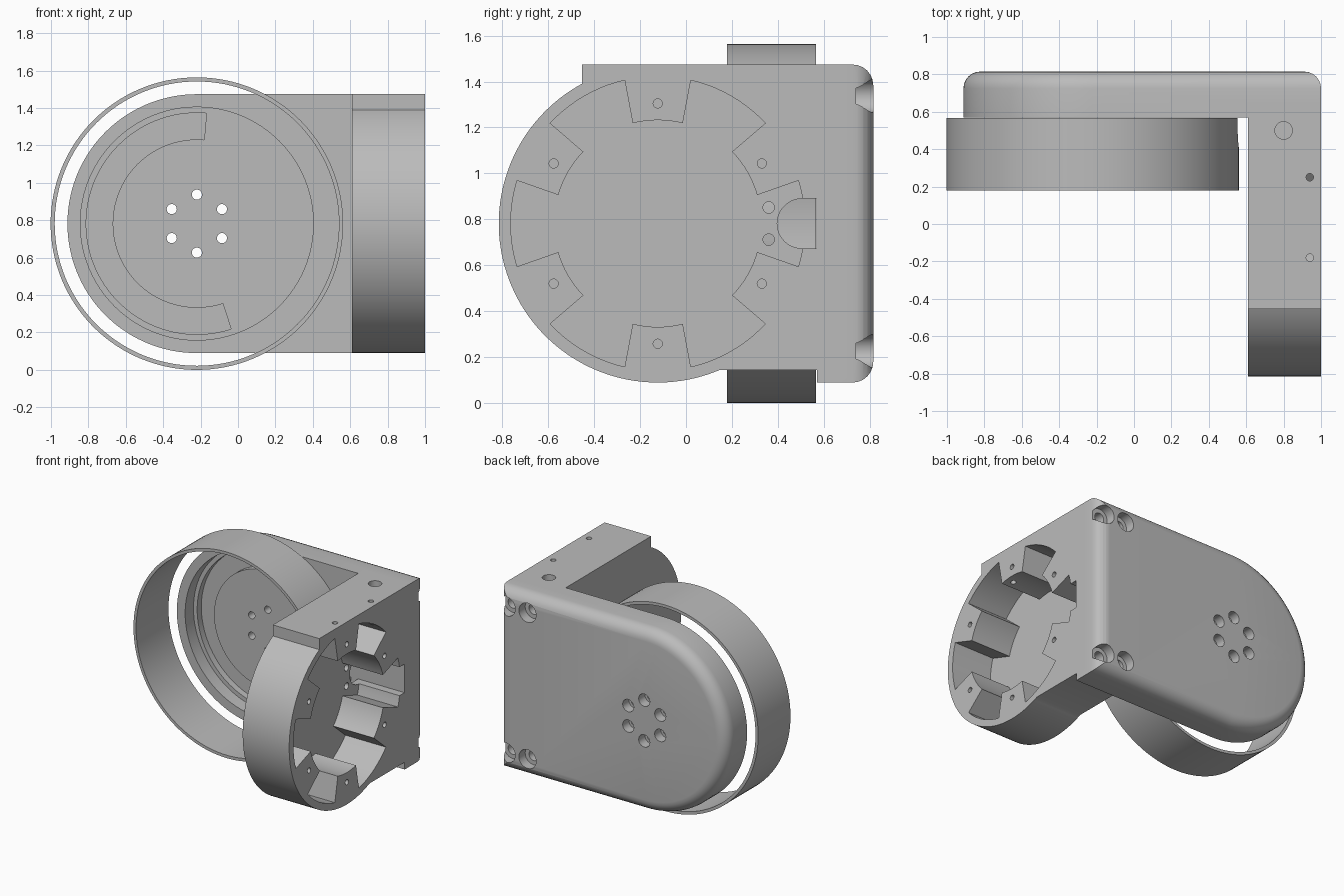
import bpy, bmesh, math

cube = bpy.data.objects.get("Cube")
if cube:
    bpy.data.objects.remove(cube, do_unlink=True)

CZ = 0.782          # height of both joint axes
ARM_X = -0.22       # joint axis of the rear arm
HUB_Y = -0.123      # joint axis of the side housing
R = 0.692           # radius of both rounded ends

grey = bpy.data.materials.new("machined grey")
grey.use_nodes = True
colour = (0.5, 0.5, 0.5, 1)
grey.diffuse_color = colour
grey.node_tree.nodes["Principled BSDF"].inputs["Base Color"].default_value = colour


def arc(cx, cy, r, a0, a1, n=48):
    """Points on an arc, in degrees, both ends included."""
    angles = [math.radians(a0 + (a1 - a0) * i / n) for i in range(n + 1)]
    return [(cx + r * math.cos(a), cy + r * math.sin(a)) for a in angles]


def circle(cx, cy, r, n=24):
    return arc(cx, cy, r, 0, 360, n)[:-1]


def prism(name, outline, axis, lo, hi, fillet=0):
    """Extrude an outline along an axis; fillet rounds the far rim."""
    place = {"X": lambda u, v, w: (w, u, v),
             "Y": lambda u, v, w: (u, w, v),
             "Z": lambda u, v, w: (u, v, w)}[axis]
    bm = bmesh.new()
    near = [bm.verts.new(place(u, v, lo)) for u, v in outline]
    far = [bm.verts.new(place(u, v, hi)) for u, v in outline]
    bm.faces.new(near)
    cap = bm.faces.new(far)
    for i in range(len(near)):
        j = (i + 1) % len(near)
        bm.faces.new((near[i], near[j], far[j], far[i]))
    bmesh.ops.recalc_face_normals(bm, faces=bm.faces)
    if fillet:
        bmesh.ops.bevel(bm, geom=list(cap.edges), offset=fillet, segments=6,
                        profile=0.5, affect="EDGES")
    mesh = bpy.data.meshes.new(name)
    bm.to_mesh(mesh)
    bm.free()
    mesh.materials.append(grey)
    obj = bpy.data.objects.new(name, mesh)
    bpy.context.collection.objects.link(obj)
    return obj


def combine(target, tool, operation="DIFFERENCE", keep=False):
    """Apply a boolean and remove the tool."""
    mod = target.modifiers.new("boolean", "BOOLEAN")
    mod.operation, mod.solver, mod.object = operation, "EXACT", tool
    bpy.context.view_layer.objects.active = target
    bpy.ops.object.modifier_apply(modifier=mod.name)
    if not keep:
        bpy.data.objects.remove(tool, do_unlink=True)


def cut(target, outline, axis, lo, hi):
    combine(target, prism("cutter", outline, axis, lo, hi))


# Rear arm plate with a rounded end and a filleted back rim
plate = arc(ARM_X, CZ, R, 90, 270, 72) + [(1, CZ - R), (1, CZ + R)]
bracket = prism("bracket", plate, "Y", 0.57, 0.815, 0.09)

# Side housing: round drum, flat top, neck running into the plate
top, neck = CZ + R, 0.145
a_neck = math.degrees(math.asin((neck - CZ) / R))
a_top = 180 - math.degrees(math.asin((1.39 - CZ) / R))
housing = arc(HUB_Y, CZ, R, a_neck, a_top - 360, 72)
housing += [(housing[-1][0], top), (0.65, top), (0.65, neck)]
combine(bracket, prism("housing", housing, "X", 0.61, 1), "UNION")

# Toothed pocket in the housing
pocket = []
for k in range(6):
    pocket += arc(HUB_Y, CZ, 0.64, 60 * k - 17, 60 * k + 17, 10)
    pocket += arc(HUB_Y, CZ, 0.45, 60 * k + 16, 60 * k + 44, 8)
cut(bracket, pocket, "X", 0.66, 1.1)

# Screw holes in the teeth, and two holes in the pocket floor
for x, z in arc(HUB_Y, CZ, 0.523, 30, 330, 5):
    cut(bracket, circle(x, z, 0.02, 16), "X", 0.8, 1.1)
for side in (-1, 1):
    cut(bracket, circle(0.36, CZ + side * 0.07, 0.025, 16), "X", 0.58, 0.7)

# Shallow round recess in the arm with a deeper partial groove
cut(bracket, circle(ARM_X, CZ, 0.623, 96), "Y", 0.5, 0.67)
groove = arc(ARM_X, CZ, 0.592, 85, 288, 60) + arc(ARM_X, CZ, 0.45, 288, 85, 60)
cut(bracket, groove, "Y", 0.6, 0.72)

# Ring of counterbored holes through the arm
for x, z in arc(ARM_X, CZ, 0.155, 30, 330, 5):
    cut(bracket, circle(x, z, 0.027), "Y", 0.6, 0.9)
    cut(bracket, circle(x, z, 0.047), "Y", 0.74, 0.9)

# Counterbored corner screws on the back
for x in (0.935, 0.76):
    for side in (-1, 1):
        z = CZ + side * 0.555
        cut(bracket, circle(x, z, 0.072), "Y", 0.74, 0.9)
        cut(bracket, circle(x, z, 0.04), "Y", 0.6, 0.9)

# Holes in the top of the housing
cut(bracket, circle(0.8, 0.5, 0.047), "Z", 1.15, 1.6)
for y in (0.25, -0.18):
    cut(bracket, circle(0.94, y, 0.02, 16), "Z", 1.2, 1.6)

# Thin ring around the arm joint
ring = prism("cover_ring", circle(ARM_X, CZ, 0.782, 128), "Y", 0.178, 0.566)
cut(ring, circle(ARM_X, CZ, 0.76, 128), "Y", 0.1, 0.7)

# Cable slot through the housing wall and the ring
slot = arc(0.505, CZ, 0.108, 90, 270, 24) + [(0.568, CZ - 0.108), (0.568, CZ + 0.108)]
slot_tool = prism("slot_cutter", slot, "X", 0.45, 1.1)
combine(bracket, slot_tool, keep=True)
combine(ring, slot_tool)

# Smooth the curved faces and keep the machined edges sharp
for obj in (bracket, ring):
    bpy.ops.object.select_all(action="DESELECT")
    obj.select_set(True)
    bpy.context.view_layer.objects.active = obj
    bpy.ops.object.shade_smooth_by_angle(angle=math.radians(30))
